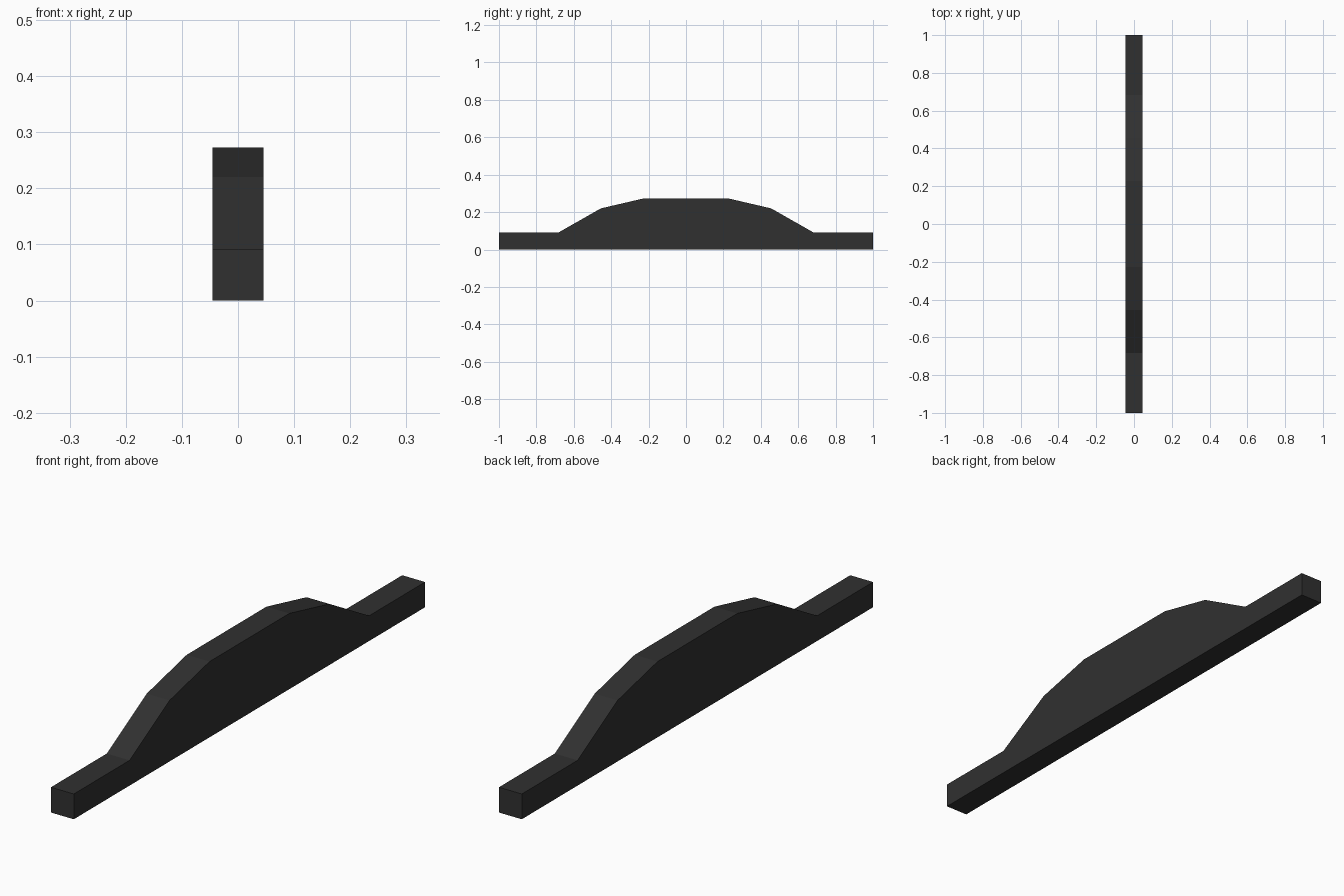
import bpy, bmesh

if "Cube" in bpy.data.objects:
    bpy.data.objects.remove(bpy.data.objects["Cube"])

HALF_WIDTH = 0.0455

# Charcoal colour for the whole handle
mat = bpy.data.materials.new("charcoal")
mat.diffuse_color = (0.03, 0.03, 0.03, 1)
mat.use_nodes = True
mat.node_tree.nodes["Principled BSDF"].inputs["Base Color"].default_value = mat.diffuse_color

# Side profile (y, z): one half, then mirrored
half = [(1.0, 0.0), (1.0, 0.091), (0.682, 0.091), (0.455, 0.22), (0.227, 0.273)]
profile = half + [(-y, z) for y, z in reversed(half)]

# Raised bar: profile extruded across x
bm = bmesh.new()
face = bm.faces.new([bm.verts.new((-HALF_WIDTH, y, z)) for y, z in profile])
res = bmesh.ops.extrude_face_region(bm, geom=[face])
verts = [g for g in res["geom"] if isinstance(g, bmesh.types.BMVert)]
bmesh.ops.translate(bm, verts=verts, vec=(2 * HALF_WIDTH, 0, 0))
bmesh.ops.recalc_face_normals(bm, faces=bm.faces)

mesh = bpy.data.meshes.new("raised_bar")
bm.to_mesh(mesh)
bm.free()
mesh.materials.append(mat)
bpy.context.collection.objects.link(bpy.data.objects.new("raised_bar", mesh))
